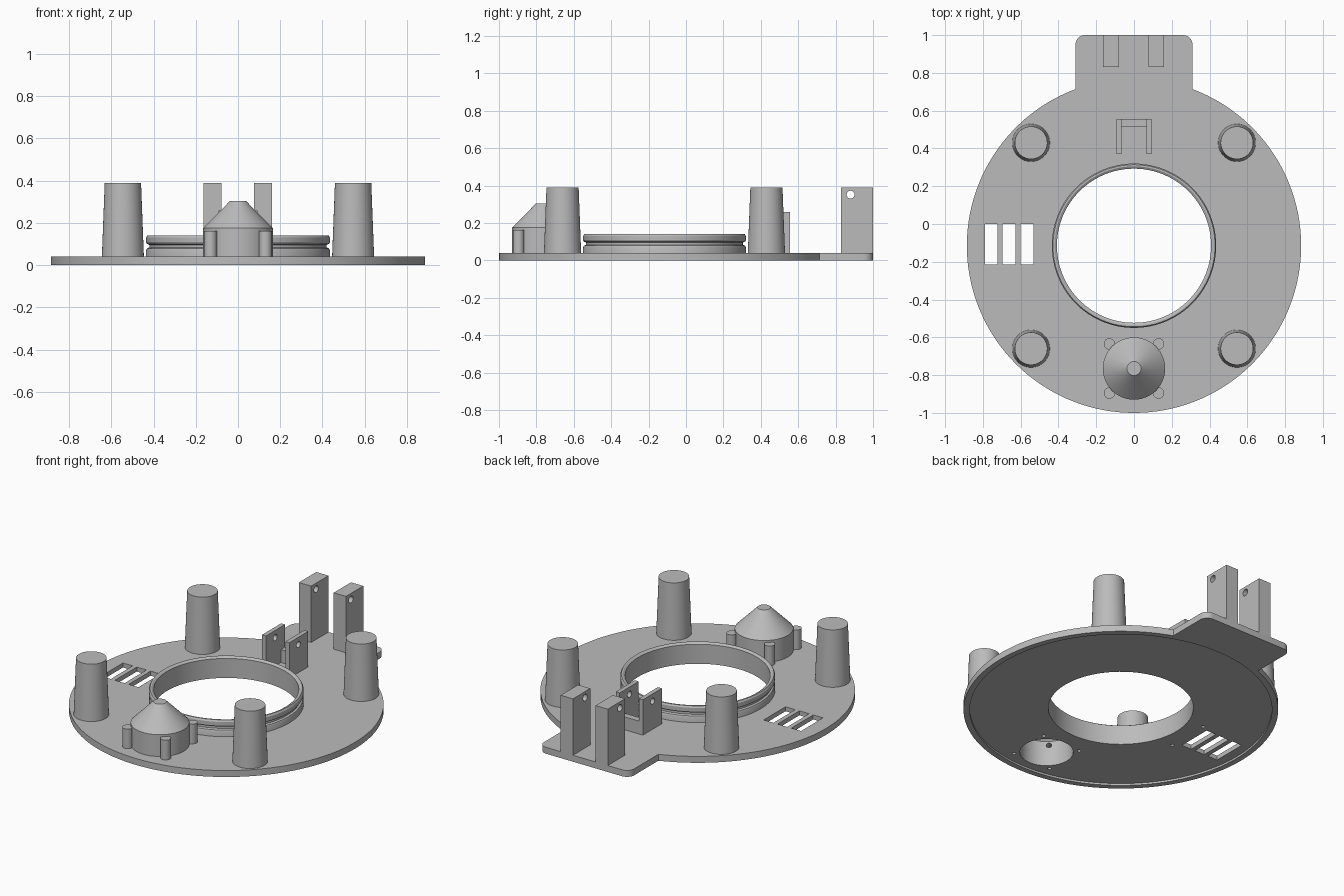
import bpy, bmesh
from math import sin, cos, pi, radians, asin
from mathutils import Matrix, Vector

cube = bpy.data.objects.get("Cube")
if cube:
    bpy.data.objects.remove(cube, do_unlink=True)

grey = bpy.data.materials.new("plain grey")
grey.use_nodes = True
COLOUR = (0.5, 0.5, 0.5, 1)
grey.diffuse_color = COLOUR
grey.node_tree.nodes["Principled BSDF"].inputs["Base Color"].default_value = COLOUR

CY = -0.115      # centre of the disc
R = 0.885        # disc radius
T = 0.04         # plate thickness
EMBED = 0.025    # parts start inside the plate
SOCKET = Vector((0, -0.765, 0))


def finish(name, bm):
    bmesh.ops.recalc_face_normals(bm, faces=bm.faces)
    mesh = bpy.data.meshes.new(name)
    bm.to_mesh(mesh)
    bm.free()
    mesh.materials.append(grey)
    obj = bpy.data.objects.new(name, mesh)
    bpy.context.collection.objects.link(obj)
    return obj


def box(name, x0, x1, y0, y1, z0, z1):
    bm = bmesh.new()
    bmesh.ops.create_cube(bm, size=1)
    for v in bm.verts:
        v.co = ((x0, x1)[v.co.x > 0], (y0, y1)[v.co.y > 0], (z0, z1)[v.co.z > 0])
    return finish(name, bm)


def cone(name, x, y, z0, z1, r0, r1, segments=64):
    bm = bmesh.new()
    bmesh.ops.create_cone(bm, cap_ends=True, segments=segments, radius1=r0, radius2=r1,
                          depth=z1 - z0, matrix=Matrix.Translation((x, y, (z0 + z1) / 2)))
    return finish(name, bm)


def rod(name, start, end, radius):
    start, end = Vector(start), Vector(end)
    axis = end - start
    turn = axis.to_track_quat('Z', 'Y').to_matrix().to_4x4()
    bm = bmesh.new()
    bmesh.ops.create_cone(bm, cap_ends=True, segments=32, radius1=radius, radius2=radius,
                          depth=axis.length, matrix=Matrix.Translation((start + end) / 2) @ turn)
    return finish(name, bm)


def lathe(name, x, y, profile, segments=96):
    """Spin a closed (radius, height) profile around a vertical axis."""
    bm = bmesh.new()
    rings = []
    for i in range(segments):
        a = 2 * pi * i / segments
        rings.append([bm.verts.new((x + r * cos(a), y + r * sin(a), z)) for r, z in profile])
    n = len(profile)
    for i in range(segments):
        a, b = rings[i], rings[(i + 1) % segments]
        for j in range(n):
            k = (j + 1) % n
            bm.faces.new((a[j], b[j], b[k], a[k]))
    return finish(name, bm)


def cut(target, cutters, keep=False):
    bpy.context.view_layer.objects.active = target
    for c in cutters:
        mod = target.modifiers.new("cut", 'BOOLEAN')
        mod.operation = 'DIFFERENCE'
        mod.solver = 'EXACT'
        mod.object = c
        bpy.ops.object.modifier_apply(modifier=mod.name)
        if not keep:
            bpy.data.objects.remove(c, do_unlink=True)


parts = []

# Base plate: disc outline running into a tab with rounded corners
HALF, CORNER = 0.31, 0.05
gap = asin(HALF / R)
outline = []
STEPS = 120
for i in range(STEPS + 1):
    a = pi / 2 + gap + (2 * pi - 2 * gap) * i / STEPS
    outline.append((R * cos(a), CY + R * sin(a)))
for side, start in ((1, 0), (-1, 90)):
    for i in range(9):
        a = radians(start + 90 * i / 8)
        outline.append((side * (HALF - CORNER) + CORNER * cos(a), 1 - CORNER + CORNER * sin(a)))
bm = bmesh.new()
face = bm.faces.new([bm.verts.new((x, y, 0)) for x, y in outline])
top = bmesh.ops.extrude_face_region(bm, geom=[face])
bmesh.ops.translate(bm, vec=(0, 0, T),
                    verts=[g for g in top["geom"] if isinstance(g, bmesh.types.BMVert)])
plate = finish("base_plate", bm)

# Openings in the plate: underside recess, centre, socket, vents, screw holes
cutters = [cone("c", 0, CY, -0.1, 0.012, 0.85, 0.85, 128),
           cone("c", 0, CY, -0.1, 0.1, 0.415, 0.415, 96),
           cone("c", SOCKET.x, SOCKET.y, -0.1, 0.1, 0.155, 0.155, 96)]
for x in (-0.79, -0.695, -0.6):
    cutters.append(box("c", x, x + 0.067, -0.215, 0, -0.1, 0.1))
screws = [(sx * 0.13, SOCKET.y + sy * 0.13) for sx in (-1, 1) for sy in (-1, 1)]
for x, y in screws + [(-0.49, -0.25), (-0.49, 0.02)]:
    cutters.append(cone("c", x, y, -0.1, 0.03, 0.011, 0.011, 16))
cut(plate, cutters)
parts.append(plate)

# Centre collar with a groove around its outside
parts.append(lathe("centre_collar", 0, CY, [
    (0.408, 0.012), (0.435, 0.012), (0.435, 0.07), (0.431, 0.079), (0.42, 0.084),
    (0.42, 0.096), (0.431, 0.101), (0.435, 0.109), (0.435, 0.131), (0.429, 0.141),
    (0.42, 0.141), (0.408, 0.133)]))

# Four tapered legs
for sx, xname in ((-1, "right"), (1, "left")):
    for sy, yname in ((-1, "front"), (1, "back")):
        parts.append(cone(f"{yname}_{xname}_leg", sx * 0.545, CY + sy * 0.545,
                          EMBED, 0.39, 0.1, 0.086))

# Hollow cone-topped housing
housing = lathe("cone_housing", SOCKET.x, SOCKET.y, [
    (0.15, 0.012), (0.165, 0.012), (0.165, 0.175), (0.037, 0.305), (0.001, 0.305),
    (0.001, 0.29), (0.03, 0.29), (0.15, 0.168)])
parts.append(housing)

# Screw bosses around the housing; one has a small hole from the inside
for i, (x, y) in enumerate(screws):
    boss = cone(f"screw_boss_{i + 1}", x, y, 0.03, 0.162, 0.03, 0.03, 32)
    if i == 0:
        out = Vector((-1, -1, 0)).normalized()
        base = SOCKET + Vector((0, 0, 0.143))
        hole = rod("c", base + out * 0.13, base + out * 0.195, 0.015)
        cut(housing, [hole], keep=True)
        cut(boss, [hole])
    parts.append(boss)

# Tall hinge posts on the tab and a smaller bracket, with pin holes
for x0, x1, name in ((-0.163, -0.079, "right"), (0.076, 0.16, "left")):
    post = box(f"{name}_hinge_post", x0, x1, 0.83, 1, EMBED, 0.39)
    cut(post, [rod("c", (-1, 0.88, 0.352), (1, 0.88, 0.352), 0.021)])
    parts.append(post)
for x0, x1, name in ((-0.093, -0.066, "right"), (0.066, 0.093, "left")):
    arm = box(f"{name}_bracket_arm", x0, x1, 0.37, 0.556, EMBED, 0.26)
    cut(arm, [rod("c", (-1, 0.46, 0.215), (1, 0.46, 0.215), 0.019)])
    parts.append(arm)
parts.append(box("bracket_crossbar", -0.07, 0.07, 0.515, 0.555, EMBED, 0.12))

# Smooth round surfaces, keep edges crisp
bpy.ops.object.select_all(action='DESELECT')
for p in parts:
    p.select_set(True)
bpy.context.view_layer.objects.active = plate
bpy.ops.object.shade_smooth_by_angle(angle=radians(25))
